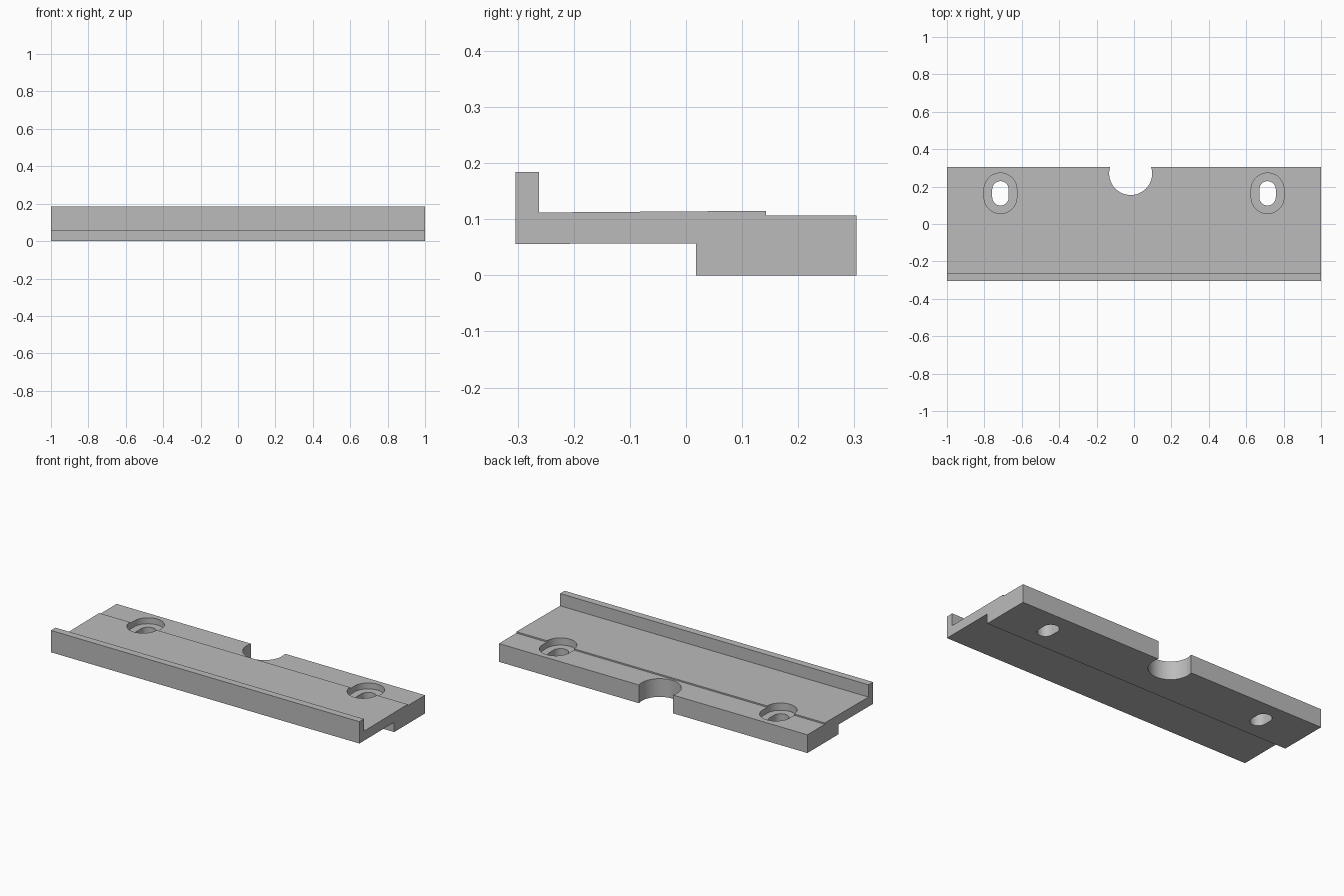
import bpy, bmesh, math

if "Cube" in bpy.data.objects:
    bpy.data.objects.remove(bpy.data.objects["Cube"], do_unlink=True)

grey = bpy.data.materials.new("plain_grey")
grey.use_nodes = True
colour = (0.5, 0.5, 0.5, 1)
grey.diffuse_color = colour
grey.node_tree.nodes["Principled BSDF"].inputs["Base Color"].default_value = colour


def extrude_outline(name, points, offset):
    """Closed outline of 3D points, extruded into a solid."""
    bm = bmesh.new()
    face = bm.faces.new([bm.verts.new(p) for p in points])
    result = bmesh.ops.extrude_face_region(bm, geom=[face])
    verts = [g for g in result["geom"] if isinstance(g, bmesh.types.BMVert)]
    bmesh.ops.translate(bm, vec=offset, verts=verts)
    bmesh.ops.recalc_face_normals(bm, faces=bm.faces)
    mesh = bpy.data.meshes.new(name)
    bm.to_mesh(mesh)
    bm.free()
    mesh.materials.append(grey)
    obj = bpy.data.objects.new(name, mesh)
    bpy.context.collection.objects.link(obj)
    return obj


def slot(name, x, y, radius, straight, bottom, steps=24):
    """Upright cutter: a circle stretched along y by a straight part."""
    points = []
    for side in (0, 1):
        for i in range(steps + 1 if straight else steps):
            a = math.pi * (side + i / steps)
            shift = -straight if side else straight
            points.append((x + radius * math.cos(a),
                           y + shift + radius * math.sin(a), bottom))
    return extrude_outline(name, points, (0, 0, 0.5))


# Bracket plate: side profile with front lip and thick rear foot
profile = [(-0.304, 0.056), (0.018, 0.057), (0.018, 0), (0.304, 0),
           (0.304, 0.107), (0.143, 0.107), (0.143, 0.115),
           (-0.262, 0.112), (-0.262, 0.184), (-0.304, 0.184)]
plate = extrude_outline("mounting_plate", [(-1, y, z) for y, z in profile], (2, 0, 0))

# Rear round notch, and a counterbored slot near each end
cutters = [slot("notch_cutter", -0.018, 0.27, 0.115, 0, -0.2)]
for x in (-0.714, 0.714):
    cutters.append(slot("counterbore_cutter", x, 0.164, 0.0875, 0.021, 0.072))
    cutters.append(slot("screw_slot_cutter", x, 0.164, 0.044, 0.021, -0.2))

bpy.context.view_layer.objects.active = plate
plate.select_set(True)
for cutter in cutters:
    cutter.hide_render = True
    cut = plate.modifiers.new("cut", "BOOLEAN")
    cut.operation = "DIFFERENCE"
    cut.solver = "EXACT"
    cut.object = cutter
    bpy.ops.object.modifier_apply(modifier=cut.name)
    bpy.data.objects.remove(cutter, do_unlink=True)

bpy.ops.object.shade_smooth_by_angle(angle=math.radians(30))
